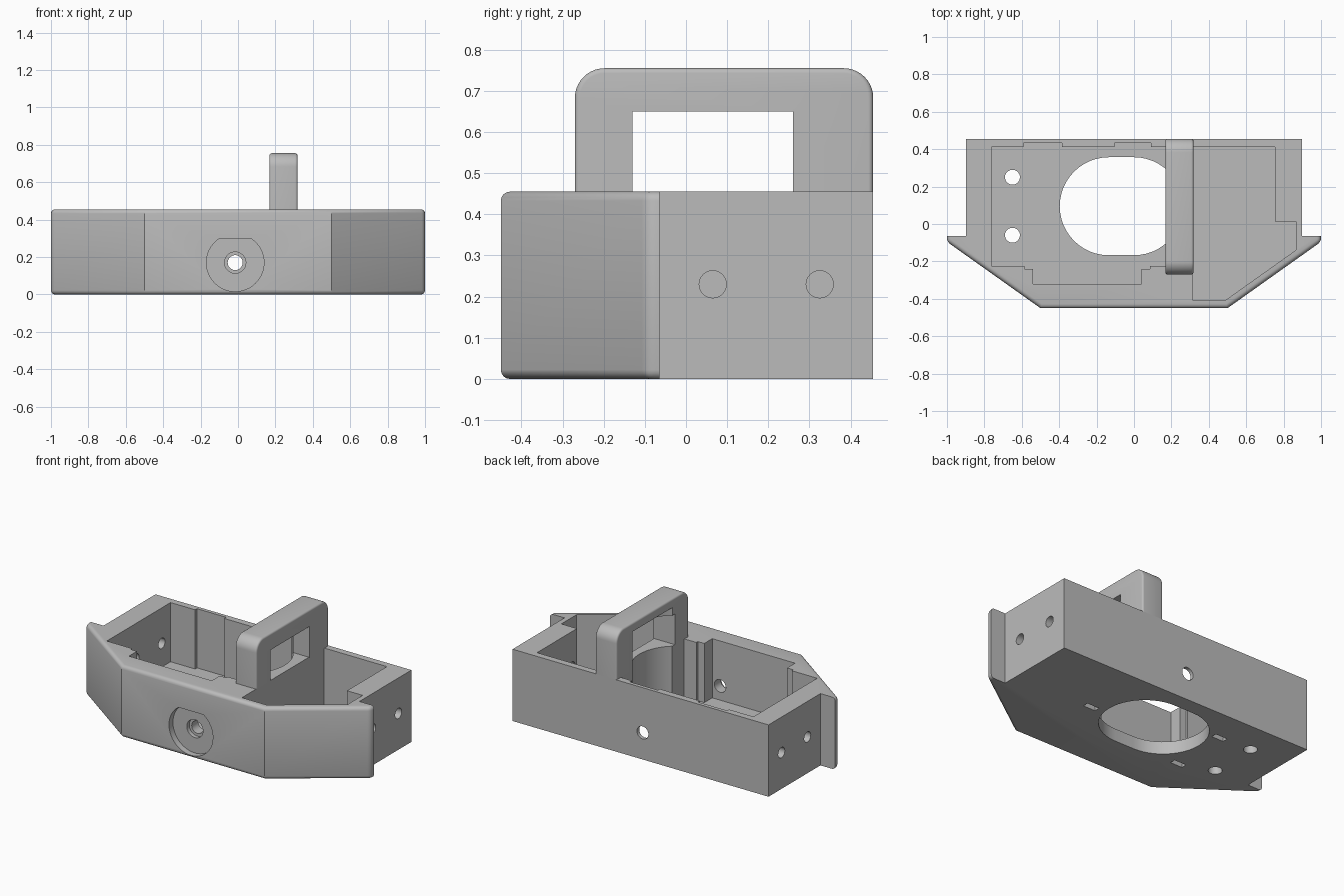
import bpy, bmesh, math
from mathutils import Vector

old = bpy.data.objects.get("Cube")
if old:
    bpy.data.objects.remove(old, do_unlink=True)

grey = bpy.data.materials.new("light grey plastic")
grey.use_nodes = True
COLOUR = (0.5, 0.5, 0.5, 1)
grey.diffuse_color = COLOUR
next(n for n in grey.node_tree.nodes
     if n.type == 'BSDF_PRINCIPLED').inputs["Base Color"].default_value = COLOUR


def prism(name, pts, axis, lo, hi, bevel_rule=None, width=0.02):
    """Extrude a 2D outline along an axis, optionally rounding chosen edges."""
    place = {'x': lambda p, d: (d, p[0], p[1]),
             'y': lambda p, d: (p[0], d, p[1]),
             'z': lambda p, d: (p[0], p[1], d)}[axis]
    bm = bmesh.new()
    face = bm.faces.new([bm.verts.new(place(p, lo)) for p in pts])
    ext = bmesh.ops.extrude_face_region(bm, geom=[face])
    shift = Vector(place((0, 0), hi - lo))
    bmesh.ops.translate(bm, vec=shift,
                        verts=[g for g in ext["geom"] if isinstance(g, bmesh.types.BMVert)])
    bmesh.ops.recalc_face_normals(bm, faces=bm.faces)
    if bevel_rule:
        edges = [e for e in bm.edges if bevel_rule(e.verts[0].co, e.verts[1].co)]
        bmesh.ops.bevel(bm, geom=edges, offset=width, segments=4, profile=0.5,
                        affect='EDGES', clamp_overlap=True)
        bmesh.ops.recalc_face_normals(bm, faces=bm.faces)
    mesh = bpy.data.meshes.new(name)
    bm.to_mesh(mesh)
    bm.free()
    mesh.materials.append(grey)
    obj = bpy.data.objects.new(name, mesh)
    bpy.context.collection.objects.link(obj)
    return obj


def arc(cx, cy, r, a0, a1, n):
    return [(cx + r * math.cos(math.radians(a0 + (a1 - a0) * i / n)),
             cy + r * math.sin(math.radians(a0 + (a1 - a0) * i / n))) for i in range(n + 1)]


def circle(cx, cy, r, n=32):
    return arc(cx, cy, r, 0, 360, n)[:-1]


def box(x0, x1, y0, y1):
    return [(x0, y0), (x1, y0), (x1, y1), (x0, y1)]


def cut(target, pts, axis, lo, hi):
    """Subtract an extruded outline from the target."""
    cutter = prism("cutter", pts, axis, lo, hi)
    cutter.hide_render = True
    mod = target.modifiers.new("cut", 'BOOLEAN')
    mod.operation = 'DIFFERENCE'
    mod.solver = 'EXACT'
    mod.object = cutter
    bpy.context.view_layer.objects.active = target
    bpy.ops.object.modifier_apply(modifier=mod.name)
    bpy.data.objects.remove(cutter, do_unlink=True)


H, FLOOR, OVER = 0.455, 0.08, 0.6

# Housing: a box with a wider, angled front plate whose rims are rounded
half = [(0.5, -0.45), (1.0, -0.095), (1.0, -0.065), (0.897, -0.065), (0.897, H)]
outline = half + [(-x, y) for x, y in reversed(half)]


def front_rim(a, b):
    flat = abs(a.z - b.z) < 1e-4
    front = max(a.y, b.y) < -0.08
    ends = abs(a.x) > 0.99 and abs(b.x) > 0.99
    return (flat and (front or ends)) or (ends and front)


housing = prism("housing", outline, 'z', 0, H, front_rim, 0.022)

# Main compartment with shallow grooves in the back and a stepped front
cut(housing, [(-0.762, -0.225), (-0.585, -0.225), (-0.585, -0.24), (-0.54, -0.24),
              (-0.54, -0.32), (0.04, -0.32), (0.04, -0.24), (0.085, -0.24),
              (0.085, -0.225), (0.17, -0.225), (0.17, 0.413), (0.09, 0.413),
              (0.09, 0.432), (-0.105, 0.432), (-0.105, 0.413), (-0.385, 0.413),
              (-0.385, 0.432), (-0.59, 0.432), (-0.59, 0.413), (-0.762, 0.413)],
    'z', FLOOR, OVER)

# Side compartment following the angled front
cut(housing, [(0.315, -0.41), (0.485, -0.41), (0.865, -0.14), (0.865, 0.013),
              (0.755, 0.013), (0.755, 0.413), (0.315, 0.413)], 'z', FLOOR, OVER)

# Oval opening through the floor, running up into the dividing wall
oval = arc(0, 0.095, 0.262, -90, 90, 24) + arc(-0.135, 0.095, 0.262, 90, 270, 24)
cut(housing, oval, 'z', -0.1, OVER)

# Screw holes in the floor and in both ends
for y in (-0.06, 0.25):
    cut(housing, circle(-0.65, y, 0.04), 'z', -0.1, 0.2)
for y in (0.065, 0.325):
    for lo, hi in ((-1.1, -0.7), (0.7, 1.1)):
        cut(housing, circle(y, 0.23, 0.033), 'x', lo, hi)

# Blind slots under the floor
for x, y in ((0.35, 0.04), (-0.43, 0.24), (-0.44, -0.135)):
    cut(housing, box(x - 0.042, x + 0.042, y - 0.018, y + 0.018), 'z', -0.1, 0.04)

# Flat-topped front recess, stepped bore and matching back hole
cx, cz = -0.015, 0.17
top_angle = math.degrees(math.asin(0.127 / 0.154))
cut(housing, arc(cx, cz, 0.154, 180 - top_angle, 360 + top_angle, 40), 'y', -0.6, -0.41)
cut(housing, circle(cx, cz, 0.057), 'y', -0.6, -0.385)
cut(housing, circle(cx, cz, 0.04), 'y', -0.6, 0.6)

# Carrying handle: rounded arch with a rectangular window
Y0, Y1, TOP, R = -0.27, H, 0.755, 0.072
arch = ([(Y1, H)] + arc(Y1 - R, TOP - R, R, 0, 90, 10)
        + arc(Y0 + R, TOP - R, R, 90, 180, 10)
        + [(Y0, H), (-0.13, H), (-0.13, 0.65), (0.26, 0.65), (0.26, H)])


def outer_rim(a, b):
    def outside(v):
        return v.y < Y0 + R + 0.01 or v.y > Y1 - R - 0.01 or v.z > TOP - 0.01

    def window(v):
        return -0.14 < v.y < 0.27 and v.z < 0.66
    along = abs(a.x - b.x) < 1e-4
    return along and all(outside(v) and not window(v) for v in (a, b))


handle = prism("handle", arch, 'x', 0.168, 0.318, outer_rim, 0.012)
cut(handle, oval, 'z', 0.3, 0.7)

# Smooth the round surfaces and keep hard edges crisp
for obj in (housing, handle):
    bpy.ops.object.select_all(action='DESELECT')
    obj.select_set(True)
    bpy.context.view_layer.objects.active = obj
    bpy.ops.object.shade_smooth_by_angle(angle=math.radians(30))
